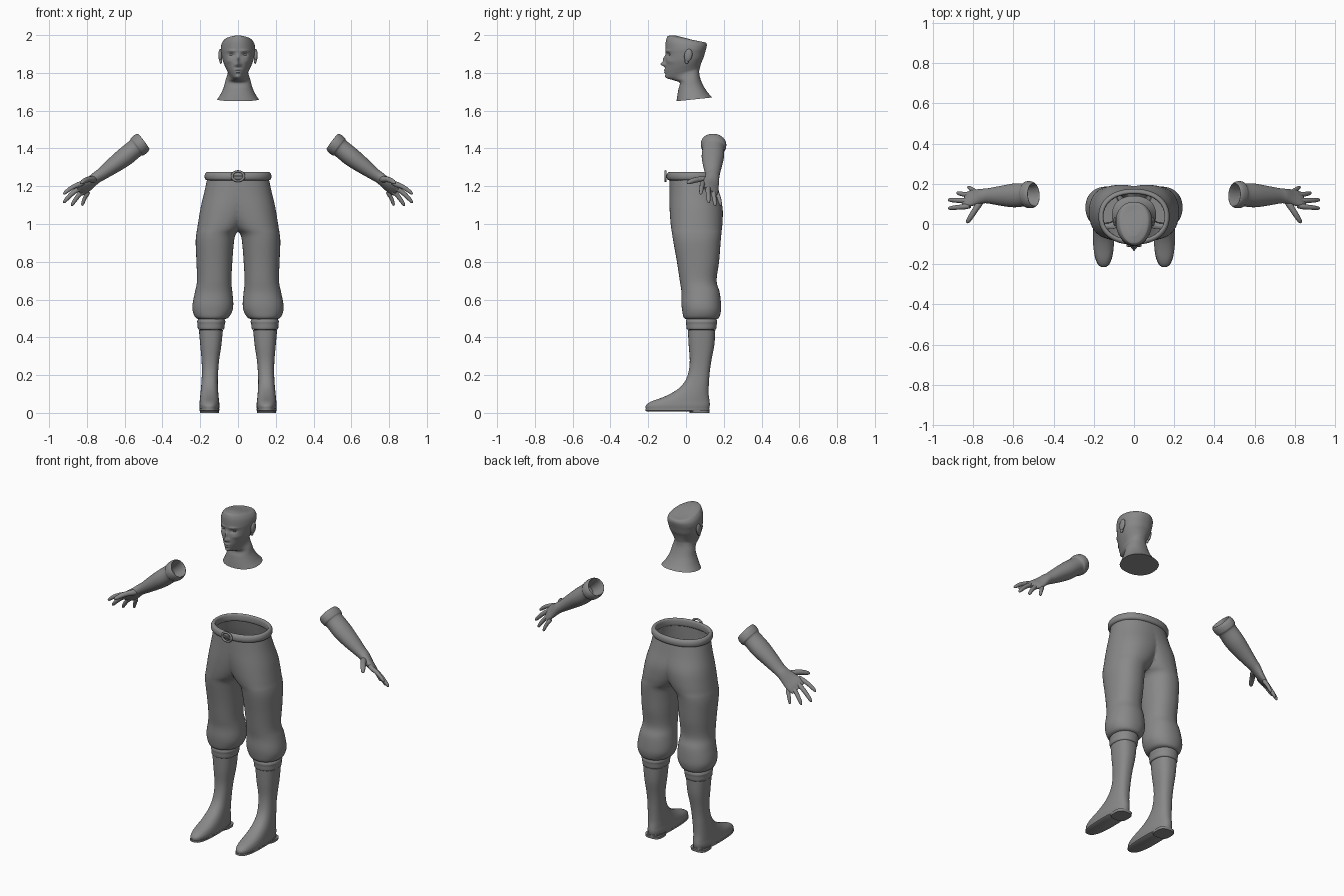
import bpy, bmesh, math
from mathutils import Vector

if "Cube" in bpy.data.objects:
    bpy.data.objects.remove(bpy.data.objects["Cube"])

grey = bpy.data.materials.new("plain grey")
grey.use_nodes = True
COLOUR = (0.25, 0.25, 0.25, 1)
grey.diffuse_color = COLOUR
grey.node_tree.nodes["Principled BSDF"].inputs["Base Color"].default_value = COLOUR


def densify(rows, steps):
    """Catmull-Rom interpolation of a list of equal-length rows."""
    out = []
    last = len(rows) - 1
    for i in range(last):
        p, q, r, s = rows[max(i - 1, 0)], rows[i], rows[i + 1], rows[min(i + 2, last)]
        for k in range(steps):
            t = k / steps
            out.append([b + t / 2 * (c - a + t * (2*a - 5*b + 4*c - d + t * (3*(b - c) + d - a)))
                        for a, b, c, d in zip(p, q, r, s)])
    return out + [list(rows[-1])]


def finish(obj, mirror=False, bisect=False):
    obj.data.materials.clear()
    obj.data.materials.append(grey)
    bpy.ops.object.select_all(action="DESELECT")
    obj.select_set(True)
    bpy.context.view_layer.objects.active = obj
    bpy.ops.object.shade_smooth_by_angle(angle=math.radians(50))
    if mirror:
        mod = obj.modifiers.new("mirror", "MIRROR")
        mod.use_bisect_axis[0] = bisect
        mod.merge_threshold = 0.002
    return obj


def loft(name, rings, caps=(True, True), **options):
    """Skin a list of equal-sized point rings."""
    bm = bmesh.new()
    loops = [[bm.verts.new(p) for p in ring] for ring in rings]
    n = len(loops[0])
    for low, high in zip(loops, loops[1:]):
        for i in range(n):
            j = (i + 1) % n
            bm.faces.new((low[i], low[j], high[j], high[i]))
    for cap, loop in zip(caps, (loops[0], loops[-1])):
        if cap:
            bm.faces.new(loop)
    bmesh.ops.recalc_face_normals(bm, faces=bm.faces)
    mesh = bpy.data.meshes.new(name)
    bm.to_mesh(mesh)
    bm.free()
    obj = bpy.data.objects.new(name, mesh)
    bpy.context.collection.objects.link(obj)
    return finish(obj, **options)


def oval(row, n, power):
    """Level or tilted ring: front z, back z, x range, y range, front taper."""
    zf, zb, x0, x1, yf, yb, egg = row
    ring = []
    for i in range(n):
        a = math.tau * i / n
        c, s = (math.copysign(abs(f) ** (2 / power), f) for f in (math.cos(a), math.sin(a)))
        x = (x0 + x1) / 2 + (x1 - x0) / 2 * c * (1 - egg * ((1 - s) / 2) ** 2)
        ring.append(Vector((x, (yf + yb) / 2 + (yb - yf) / 2 * s, zf + (zb - zf) * (1 + s) / 2)))
    return ring


def stack(name, rows, n=40, power=2.2, steps=4, **options):
    """Stack of level rings given as z, x range, y range."""
    full = [(r[0],) + tuple(r) + (0,) for r in rows]
    return loft(name, [oval(r, n, power) for r in densify(full, steps)], **options)


def limb(name, rows, n=24, steps=4):
    """Tube along a path: x, y, z, thickness, width, roll."""
    d = (Vector(rows[-1][:3]) - Vector(rows[0][:3])).normalized()
    u = d.cross(Vector((0, 1, 0))).normalized()
    v = u.cross(d)
    rings = []
    for x, y, z, ru, rv, roll in densify(rows, steps):
        wide = v * math.cos(roll) + u * math.sin(roll)
        thin = u * math.cos(roll) - v * math.sin(roll)
        rings.append([Vector((x, y, z)) + wide * rv * math.cos(a) + thin * ru * math.sin(a)
                      for a in (math.tau * i / n for i in range(n))])
    return loft(name, rings, mirror=True)


# Breeches: one leg that widens into the hips, cut and mirrored at the middle
stack("breeches", [
    (.495, .075, .2, .005, .158), (.505, .05, .225, -.012, .175), (.54, .03, .24, -.02, .185),
    (.58, .025, .24, -.024, .185), (.64, .03, .228, -.024, .178), (.7, .035, .217, -.033, .162),
    (.8, .03, .22, -.048, .175), (.9, .022, .224, -.066, .183), (.945, .012, .221, -.073, .187),
    (.975, -.02, .216, -.078, .19), (1.02, -.055, .209, -.083, .194), (1.09, -.1, .197, -.087, .193),
    (1.17, -.145, .178, -.088, .175), (1.245, -.162, .162, -.088, .16)],
    n=56, caps=(False, False), mirror=True, bisect=True)

# Belt and buckle
stack("belt", [(z, -.162 - r, .162 + r, -.088 - r, .16 + r) for r, z in (
    (-.004, 1.23), (.011, 1.236), (.015, 1.254), (.01, 1.27), (-.001, 1.275),
    (-.009, 1.268), (-.01, 1.24), (-.004, 1.23))], n=64, steps=3, caps=(False, False))
bpy.ops.mesh.primitive_torus_add(major_segments=24, minor_segments=8, major_radius=.026,
                                 minor_radius=.006, location=(0, -.108, 1.253),
                                 rotation=(math.pi / 2, 0, 0))
buckle = bpy.context.object
buckle.name = "belt_buckle"
buckle.scale = (1.2, 1, 1)
finish(buckle)
bpy.ops.mesh.primitive_cube_add(size=1, location=(0, -.108, 1.253))
pin = bpy.context.object
pin.name = "buckle_pin"
pin.scale = (.05, .008, .008)
finish(pin)

# Boots with stocking tops
stack("boots", [
    (.02, .1, .203, -.212, .122), (.04, .098, .205, -.212, .126), (.06, .1, .203, -.185, .125),
    (.08, .102, .201, -.13, .122), (.1, .104, .199, -.085, .12), (.13, .106, .196, -.038, .12),
    (.17, .107, .193, -.004, .122), (.22, .105, .191, .014, .126), (.28, .1, .193, .02, .135),
    (.36, .088, .2, .014, .15), (.44, .08, .207, .01, .155)], power=2.4, mirror=True)
stack("stocking_cuffs", [
    (.44, .085, .202, .014, .15), (.445, .073, .212, .004, .16), (.47, .07, .214, .001, .163),
    (.485, .067, .216, -.001, .165), (.505, .075, .205, .006, .158)], mirror=True)
stack("boot_soles", [
    (.008, .104, .199, -.207, .12), (.012, .099, .204, -.215, .125),
    (.022, .099, .204, -.215, .125)], power=2.6, steps=1, mirror=True)
stack("boot_heels", [(0, .102, .201, .02, .123), (.015, .1, .203, .016, .125)],
      power=3, steps=1, mirror=True)

# Forearms with hollow rolled cuffs, narrowing to the palm
limb("forearms", [
    (.56, .145, 1.385, .036, .044, 0), (.507, .145, 1.43, .045, .053, 0),
    (.5, .145, 1.437, .051, .06, 0), (.513, .146, 1.426, .057, .067, 0),
    (.533, .146, 1.409, .056, .066, 0), (.545, .145, 1.4, .05, .058, 0),
    (.6, .142, 1.355, .05, .059, 0), (.66, .14, 1.31, .043, .05, 0),
    (.72, .14, 1.265, .033, .039, -.2), (.75, .139, 1.245, .029, .038, -.4),
    (.79, .132, 1.212, .022, .047, -.6), (.82, .128, 1.19, .017, .051, -.65),
    (.842, .126, 1.173, .009, .044, -.65)], n=32)

# Fingers and thumbs: base, tip, thickness
DIGITS = {
    "index_fingers": ((.83, .088, 1.213), (.925, .078, 1.158), .012),
    "middle_fingers": ((.832, .115, 1.193), (.925, .12, 1.112), .0125),
    "ring_fingers": ((.82, .142, 1.173), (.882, .155, 1.096), .012),
    "little_fingers": ((.797, .165, 1.16), (.826, .185, 1.097), .0105),
    "thumbs": ((.765, .11, 1.236), (.832, .005, 1.217), .015),
}
for name, (base, tip, r) in DIGITS.items():
    rows = []
    for t, size in ((-.15, .9), (.1, 1.15), (.35, 1), (.6, .95), (.85, .8), (.96, .55), (1, .15)):
        p = Vector(base).lerp(Vector(tip), t)
        p.z += .008 * math.sin(math.pi * max(t, 0))
        rows.append((*p, r * size, r * size, 0))
    limb(name, rows, n=12, steps=2)

# Head and neck: front z, back z, half width, front y, back y, front taper
HEAD = [
    (1.65, 1.67, .11, -.05, .14, 0), (1.68, 1.695, .092, -.046, .116, 0),
    (1.715, 1.735, .075, -.04, .09, 0), (1.748, 1.78, .065, -.034, .073, 0),
    (1.762, 1.81, .06, -.07, .07, .35), (1.772, 1.825, .06, -.1, .073, .5),
    (1.79, 1.84, .067, -.108, .077, .45), (1.82, 1.86, .078, -.11, .084, .36),
    (1.86, 1.88, .087, -.109, .093, .25), (1.9, 1.905, .092, -.107, .1, .2),
    (1.93, 1.925, .095, -.108, .106, .2), (1.965, 1.943, .091, -.107, .11, .2),
    (1.988, 1.956, .08, -.101, .108, .2), (1.996, 1.962, .068, -.092, .1, .2),
    (1.999, 1.966, .04, -.06, .07, .2)]
# Face relief: x, z, spread in x, spread in z, push forwards
FACE = [(0, 1.846, .011, .011, .025), (0, 1.872, .008, .018, .014),
        (.034, 1.896, .016, .01, -.012), (.035, 1.917, .024, .006, .005),
        (.014, 1.842, .006, .006, .006), (.05, 1.862, .016, .012, .005),
        (0, 1.815, .018, .005, .008), (0, 1.802, .014, .004, .007),
        (0, 1.78, .016, .009, .005)]
rings = [oval((zf, zb, -w, w, yf, yb, egg), 128, 2.2)
         for zf, zb, w, yf, yb, egg in densify(HEAD, 7)]
for p in (p for ring in rings for p in ring):
    if p.y < -.02 and p.z > 1.765:
        for x, z, sx, sz, push in FACE:
            p.y -= push * math.exp(-((abs(p.x) - x) / sx) ** 2 - ((p.z - z) / sz) ** 2)
loft("head", rings)


def ball(name, place, size, tilt=0):
    """Mirrored pair of ellipsoids, placed in the mesh itself."""
    bpy.ops.mesh.primitive_uv_sphere_add(segments=24, ring_count=16, radius=1, location=place,
                                         rotation=(tilt, 0, 0))
    obj = bpy.context.object
    obj.name = name
    obj.scale = size
    bpy.ops.object.transform_apply(location=True, rotation=True, scale=True)
    finish(obj, mirror=True)


# Eyes and ears
ball("eyes", (.034, -.079, 1.896), (.013, .012, .008))
ball("ears", (.094, .012, 1.893), (.01, .021, .034), -.2)
ball("ear_lobes", (.091, .004, 1.863), (.007, .011, .015))
